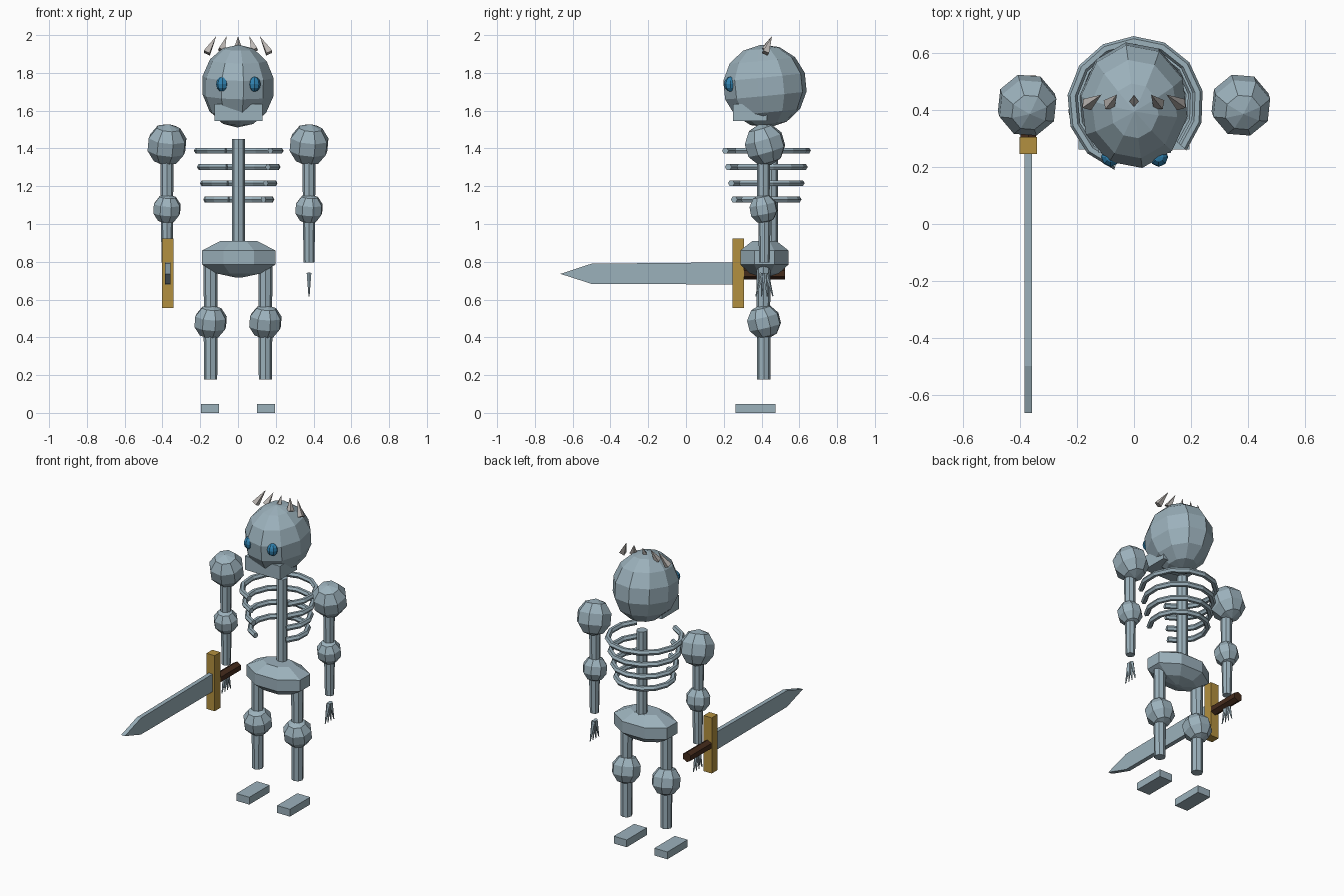
import bpy, bmesh, math
from mathutils import Vector, Matrix

if "Cube" in bpy.data.objects:
    bpy.data.objects.remove(bpy.data.objects["Cube"])


def material(name, rgb):
    m = bpy.data.materials.new(name)
    m.use_nodes = True
    color = (*rgb, 1.0)
    m.diffuse_color = color
    m.node_tree.nodes["Principled BSDF"].inputs["Base Color"].default_value = color
    return m


BONE = material("bone blue grey", (0.33, 0.44, 0.50))
GOLD = material("guard gold", (0.45, 0.28, 0.05))
WOOD = material("grip brown", (0.06, 0.025, 0.012))
BLUE = material("eye blue", (0.03, 0.23, 0.45))
HORN = material("spike grey", (0.50, 0.47, 0.45))


def finish(name, bm, mat):
    bmesh.ops.recalc_face_normals(bm, faces=bm.faces)
    mesh = bpy.data.meshes.new(name)
    bm.to_mesh(mesh)
    bm.free()
    mesh.materials.append(mat)
    obj = bpy.data.objects.new(name, mesh)
    bpy.context.collection.objects.link(obj)
    return obj


def box(name, low, high, mat=BONE):
    low, high = Vector(low), Vector(high)
    bm = bmesh.new()
    bmesh.ops.create_cube(bm, size=1)
    for v in bm.verts:
        v.co = (low + high) / 2 + v.co * (high - low)
    return finish(name, bm, mat)


def ball(name, center, radii, segments=8, rings=5, mat=BONE, tilt=(0, 0, 0)):
    bm = bmesh.new()
    bmesh.ops.create_uvsphere(bm, u_segments=segments, v_segments=rings, radius=1)
    turn = Matrix.Rotation(tilt[2], 4, "Z") @ Matrix.Rotation(tilt[0], 4, "X")
    bmesh.ops.transform(bm, matrix=Matrix.Translation(center)
                        @ Matrix.Diagonal((*radii, 1)) @ turn, verts=bm.verts)
    return finish(name, bm, mat)


def rod(name, start, end, r1, r2, sides=8, mat=BONE):
    start, end = Vector(start), Vector(end)
    axis = end - start
    bm = bmesh.new()
    bmesh.ops.create_cone(bm, cap_ends=True, segments=sides, radius1=r1,
                          radius2=r2, depth=axis.length)
    turn = axis.to_track_quat("Z", "Y").to_matrix().to_4x4()
    bmesh.ops.transform(bm, matrix=Matrix.Translation((start + end) / 2) @ turn,
                        verts=bm.verts)
    return finish(name, bm, mat)


def bridge_rings(bm, rings):
    n = len(rings[0])
    for a, b in zip(rings, rings[1:]):
        for i in range(n):
            j = (i + 1) % n
            bm.faces.new((a[i], a[j], b[j], b[i]))
    bm.faces.new(rings[0])
    bm.faces.new(rings[-1])


Y = 0.415  # depth of the body axis

# Skull, jaw and eyes
ball("skull", (0, 0.418, 1.73), (0.195, 0.225, 0.22), 10, 7, tilt=(0.1, 0, 0.15))
box("jaw", (-0.125, 0.25, 1.545), (0.13, 0.43, 1.635))
for side, x in (("right", -0.083), ("left", 0.087)):
    ball(side + "_eye", (x, 0.236, 1.74), (0.033, 0.035, 0.04), 8, 6, BLUE)

# Crown spikes, leaning inward and back
for i, (x, tip_x, z) in enumerate(((-0.165, -0.115, 1.905), (-0.088, -0.06, 1.92),
                                   (0, 0, 1.92), (0.088, 0.06, 1.92),
                                   (0.165, 0.115, 1.905))):
    rod(f"crown_spike_{i + 1}", (x, 0.42, z), (tip_x, 0.455, 1.995), 0.024, 0, 4, HORN)

# Spine
rod("spine", (0.003, 0.453, 0.86), (0.003, 0.453, 1.45), 0.034, 0.034)

# Ribs: open hoops with a gap at the front
for k in range(4):
    radius = 0.223 - 0.0165 * k
    z = 1.388 - 0.086 * k
    bm = bmesh.new()
    hoops = []
    for s in range(12):
        a = math.radians(-42 + 294 * s / 11)
        out = Vector((math.cos(a), math.sin(a), 0))
        base = Vector((0.005, 0.42, z))
        section = []
        for c in range(6):
            t = c * math.tau / 6
            section.append(bm.verts.new(base + out * (radius + 0.018 * math.cos(t))
                                        + Vector((0, 0, 0.018 * math.sin(t)))))
        hoops.append(section)
    bridge_rings(bm, hoops)
    finish(f"rib_{k + 1}", bm, BONE)

# Pelvis: flat-topped faceted bowl
bm = bmesh.new()
levels = []
for f, z in ((0.5, 0.91), (1, 0.86), (1, 0.785), (0.6, 0.738), (0.12, 0.718)):
    levels.append([bm.verts.new((0.004 + 0.2 * f * math.cos(t), Y + 0.138 * f * math.sin(t), z))
                   for t in [(i + 0.5) * math.tau / 8 for i in range(8)]])
for ring in levels:
    for v in ring:
        v.co.x = 0.004 + (v.co.x - 0.004) * 1.05
bridge_rings(bm, levels)
finish("pelvis", bm, BONE)

# Arms and legs
for side, s in (("right", -1), ("left", 1)):
    x = s * 0.376
    ball(side + "_shoulder", (x, 0.418, 1.42), (0.11, 0.112, 0.113), tilt=(0.3, 0, 0.3))
    rod(side + "_upper_arm", (x, 0.41, 1.38), (x, 0.41, 1.08), 0.036, 0.032)
    ball(side + "_elbow", (x, 0.41, 1.08), (0.078, 0.078, 0.08), tilt=(0.2, 0, 0.3))
    rod(side + "_forearm", (x, Y, 1.08), (x, Y, 0.795), 0.034, 0.028)
    # Fingers fan out from the wrist
    for i in range(4):
        spread = -0.045 + 0.03 * i
        rod(f"{side}_finger_{i + 1}", (x, Y + spread * 0.25, 0.74),
            (x, Y + spread, 0.617), 0.013, 0.003, 5)

    x = s * 0.145
    rod(side + "_thigh", (x, 0.41, 0.79), (x, 0.41, 0.48), 0.038, 0.035)
    ball(side + "_knee", (x, 0.413, 0.482), (0.092, 0.094, 0.092), tilt=(0.25, 0, 0.3))
    rod(side + "_shin", (x, 0.412, 0.48), (x, 0.412, 0.177), 0.037, 0.035)
    x = s * 0.148
    box(side + "_foot", (x - 0.047, 0.262, 0), (x + 0.047, 0.473, 0.048))

# Sword held in the right hand, pointing forward
bm = bmesh.new()
outline = ((0.26, 0.68), (0.26, 0.797), (-0.5, 0.79), (-0.665, 0.736), (-0.5, 0.683))
bridge_rings(bm, [[bm.verts.new((x, y, z)) for y, z in outline] for x in (-0.386, -0.358)])
finish("sword_blade", bm, BONE)
box("sword_guard", (-0.402, 0.246, 0.556), (-0.342, 0.306, 0.922), GOLD)
rod("sword_grip", (-0.372, 0.30, 0.738), (-0.372, 0.523, 0.738), 0.032, 0.032, 6, WOOD)
